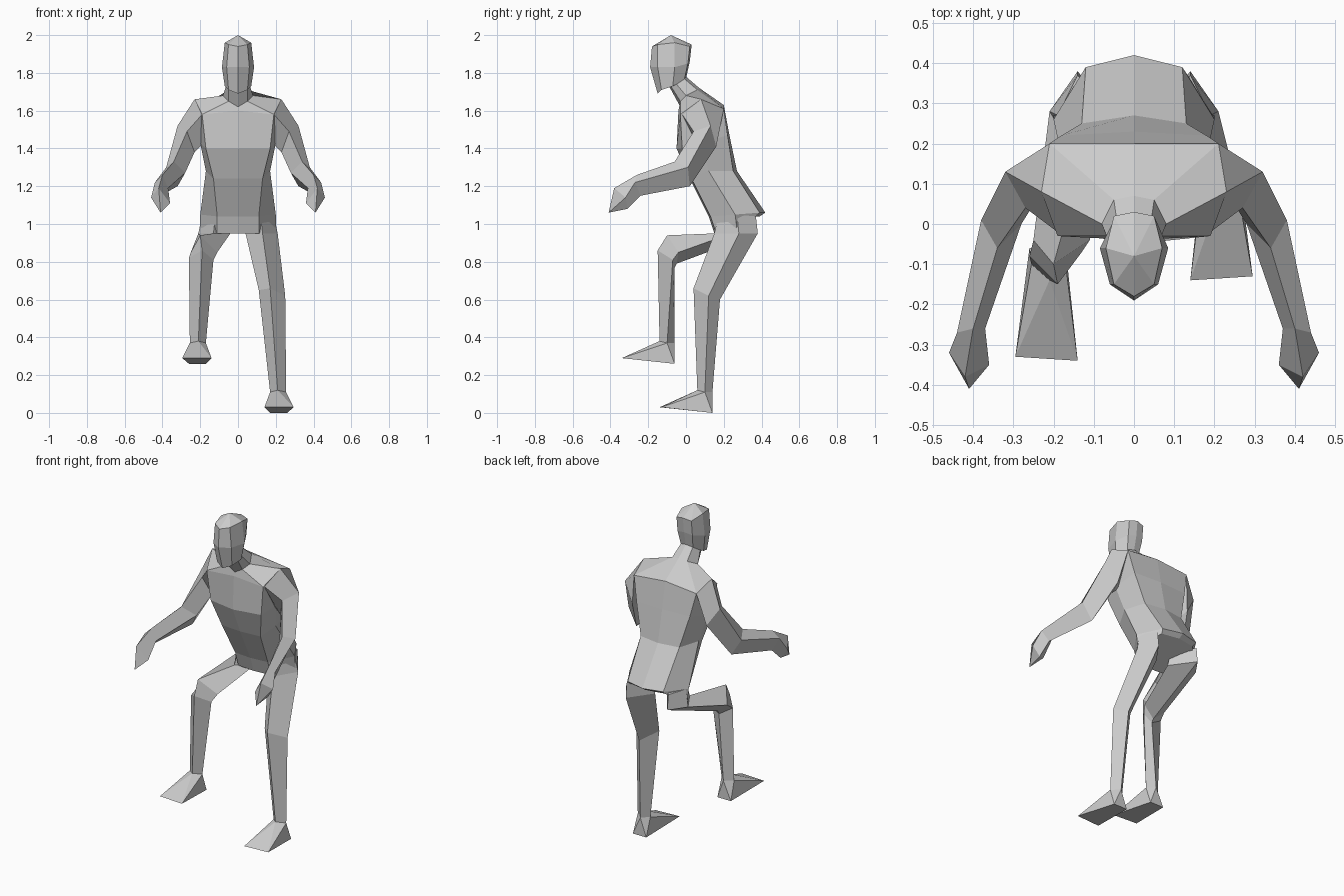
import bpy
import bmesh
from mathutils import Vector

default_cube = bpy.data.objects.get("Cube")
if default_cube:
    bpy.data.objects.remove(default_cube, do_unlink=True)

grey = bpy.data.materials.new("plain_grey")
grey.use_nodes = True
grey.diffuse_color = (.6, .6, .6, 1)
shader = next(n for n in grey.node_tree.nodes if n.type == "BSDF_PRINCIPLED")
shader.inputs["Base Color"].default_value = grey.diffuse_color
shader.inputs["Roughness"].default_value = .8


def finish(name, bm):
    """Turn a bmesh into a flat shaded grey object."""
    bmesh.ops.recalc_face_normals(bm, faces=bm.faces[:])
    mesh = bpy.data.meshes.new(name)
    bm.to_mesh(mesh)
    bm.free()
    mesh.materials.append(grey)
    part = bpy.data.objects.new(name, mesh)
    bpy.context.collection.objects.link(part)
    return part


def loft(name, rings, tip=None, side=1):
    """Skin closed rings in order; side=-1 mirrors the part across x."""
    bm = bmesh.new()

    def vert(point):
        x, y, z = point
        return bm.verts.new((x * side, y, z))

    loops = [[vert(point) for point in ring] for ring in rings]
    count = len(loops[0])
    for low, high in zip(loops, loops[1:]):
        for i in range(count):
            j = (i + 1) % count
            bm.faces.new((low[i], low[j], high[j], high[i]))
    bm.faces.new(loops[0])
    if tip:
        end = vert(tip)
        for i in range(count):
            bm.faces.new((loops[-1][i], loops[-1][(i + 1) % count], end))
    else:
        bm.faces.new(loops[-1])
    return finish(name, bm)


def body_ring(front, front_side, side, back_side, back):
    """Symmetric eight point ring; front and back lie on the centre line."""
    half = [front_side, side, back_side]
    mirrored = [(-x, y, z) for x, y, z in reversed(half)]
    return [(0, *front), *half, (0, *back), *mirrored]


def limb_ring(outer, front, inner, back):
    """Diamond shaped cross-section of an arm or leg."""
    return [outer, front, inner, back]


# Torso and neck, from the crotch upward
loft("torso_and_neck", [
    body_ring(front=(.15, .95), front_side=(.11, .16, .95), side=(.2, .27, .97),
              back_side=(.11, .37, 1.04), back=(.39, 1.04)),
    body_ring(front=(.12, 1.04), front_side=(.11, .13, 1.04), side=(.2, .26, 1.05),
              back_side=(.12, .39, 1.06), back=(.42, 1.06)),
    body_ring(front=(.02, 1.24), front_side=(.13, .03, 1.24), side=(.17, .12, 1.28),
              back_side=(.13, .25, 1.28), back=(.27, 1.28)),
    body_ring(front=(-.05, 1.4), front_side=(.17, -.02, 1.4), side=(.2, .08, 1.43),
              back_side=(.18, .22, 1.47), back=(.23, 1.47)),
    body_ring(front=(-.04, 1.6), front_side=(.19, -.03, 1.58), side=(.23, .08, 1.66),
              back_side=(.21, .2, 1.61), back=(.2, 1.63)),
    body_ring(front=(-.03, 1.62), front_side=(.05, -.03, 1.65), side=(.08, 0, 1.68),
              back_side=(.05, .06, 1.71), back=(.07, 1.72)),
    body_ring(front=(-.09, 1.73), front_side=(.05, -.08, 1.73), side=(.06, -.05, 1.74),
              back_side=(.04, -.01, 1.77), back=(0, 1.78)),
])

# Head, from the jaw to the crown
loft("head", [
    body_ring(front=(-.15, 1.69), front_side=(.05, -.13, 1.71), side=(.07, -.07, 1.73),
              back_side=(.04, -.01, 1.76), back=(0, 1.77)),
    body_ring(front=(-.19, 1.83), front_side=(.06, -.15, 1.83), side=(.085, -.06, 1.83),
              back_side=(.05, .01, 1.85), back=(.02, 1.86)),
    body_ring(front=(-.18, 1.94), front_side=(.05, -.15, 1.95), side=(.07, -.06, 1.96),
              back_side=(.05, .02, 1.94), back=(.03, 1.95)),
], tip=(0, -.08, 2))

# Arms and hands, from the shoulder to the fingertip
arm_rings = [
    limb_ring(outer=(.23, .08, 1.66), front=(.19, -.02, 1.58),
              inner=(.18, .08, 1.43), back=(.21, .2, 1.61)),
    limb_ring(outer=(.32, .13, 1.52), front=(.27, .04, 1.49),
              inner=(.23, .08, 1.38), back=(.25, .16, 1.41)),
    limb_ring(outer=(.38, .01, 1.3), front=(.34, -.06, 1.33),
              inner=(.28, 0, 1.27), back=(.32, .02, 1.2)),
    limb_ring(outer=(.44, -.27, 1.22), front=(.4, -.26, 1.26),
              inner=(.37, -.26, 1.19), back=(.41, -.24, 1.15)),
    limb_ring(outer=(.46, -.32, 1.14), front=(.42, -.38, 1.19),
              inner=(.36, -.35, 1.11), back=(.42, -.31, 1.08)),
]
for label, side in (("left", 1), ("right", -1)):
    loft(label + "_arm", arm_rings, tip=(.41, -.41, 1.06), side=side)

# Legs share the hip rings; the left one stands, the right one steps up
hip_rings = [
    limb_ring(outer=(.19, .27, 1.05), front=(.12, .17, 1.04),
              inner=(.05, .26, 1.04), back=(.14, .37, 1.04)),
    limb_ring(outer=(.21, .28, .95), front=(.13, .15, .95),
              inner=(.04, .24, .95), back=(.14, .38, .95)),
]
ankle = limb_ring(outer=(.255, .1, .11), front=(.21, .06, .12),
                  inner=(.17, .1, .11), back=(.21, .14, .11))
step = Vector((0, -.2, .26))
raised_ankle = [Vector(point) + step for point in ankle]

loft("left_leg", hip_rings + [
    limb_ring(outer=(.25, .12, .62), front=(.17, .04, .66),
              inner=(.11, .1, .65), back=(.19, .18, .6)),
    ankle,
])
loft("right_leg", hip_rings + [
    limb_ring(outer=(.25, -.04, .85), front=(.2, -.1, .94),
              inner=(.11, -.04, .85), back=(.18, -.05, .79)),
    limb_ring(outer=(.26, -.08, .82), front=(.19, -.15, .86),
              inner=(.13, -.07, .81), back=(.18, -.06, .77)),
    raised_ankle,
], side=-1)

# Wedge feet: ankle, wide toe edge and narrow heel
sole = [(.14, -.14, .03), (.295, -.13, .03), (.17, .14, 0), (.26, .14, 0)]
for label, side, offset in (("left", 1, Vector()), ("right", -1, step)):
    bm = bmesh.new()
    for point in ankle + sole:
        x, y, z = Vector(point) + offset
        bm.verts.new((x * side, y, z))
    bmesh.ops.convex_hull(bm, input=bm.verts[:])
    finish(label + "_foot", bm)
